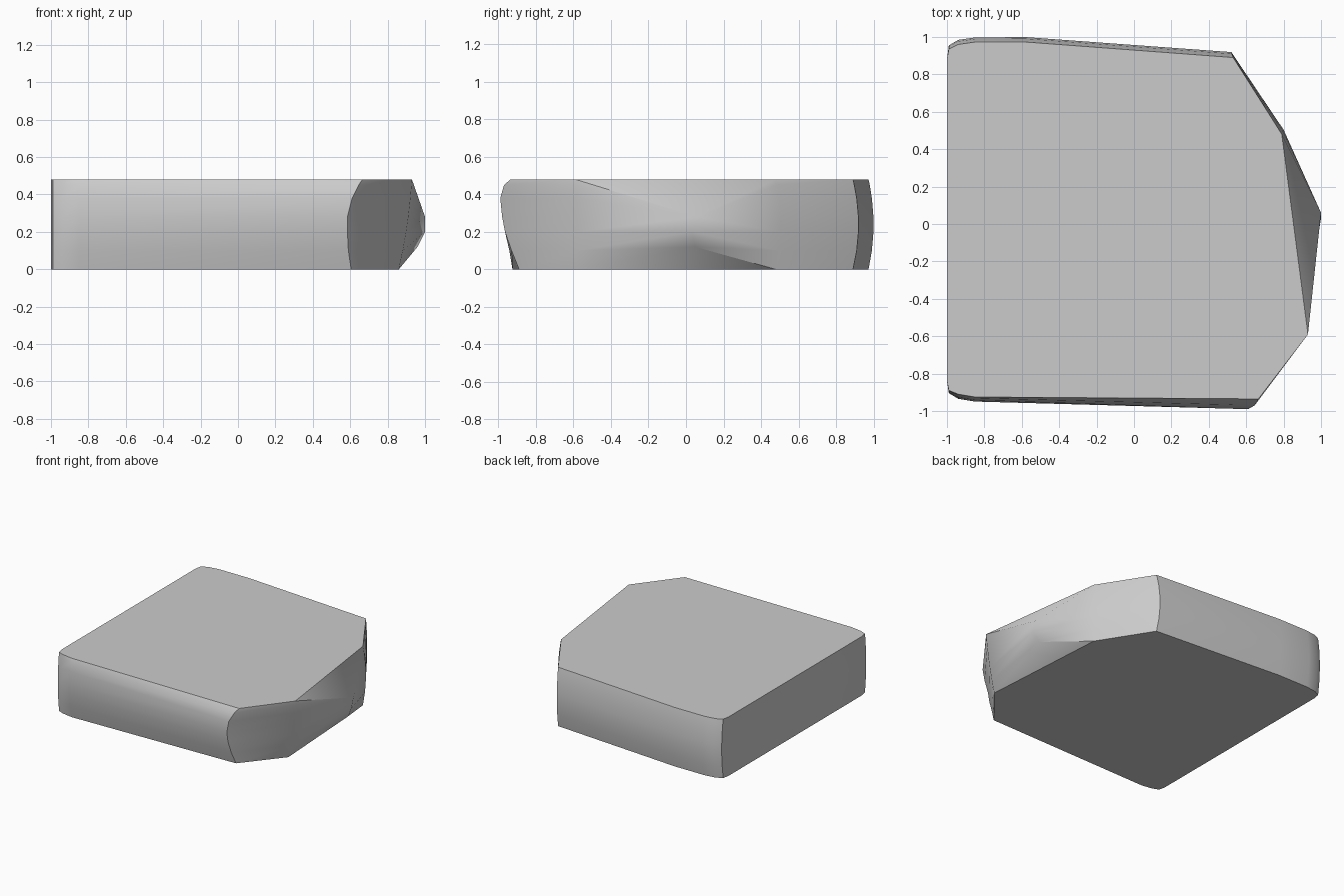
import bpy
import bmesh
from mathutils import Vector

LEVELS = [0, 0.1, 0.2, 0.28, 0.38, 0.45, 0.48]
HEIGHT = LEVELS[-1]

if "Cube" in bpy.data.objects:
    bpy.data.objects.remove(bpy.data.objects["Cube"], do_unlink=True)


def grey_material(name, value):
    material = bpy.data.materials.new(name)
    material.use_nodes = True
    colour = (value, value, value, 1)
    material.diffuse_color = colour
    material.node_tree.nodes["Principled BSDF"].inputs["Base Color"].default_value = colour
    return material


def column(bottom, top, bow):
    """One upright edge of the slab, bowed outwards at mid height."""
    points = []
    for z in LEVELS:
        t = z / HEIGHT
        point = Vector(bottom).lerp(Vector(top), t) + Vector(bow) * 4 * t * (1 - t)
        points.append(point.to_3d() + Vector((0, 0, z)))
    return points


def straight(x, y, bow_x=0, bow_y=0):
    return column((x, y), (x, y), (bow_x, bow_y))


# Front corner has its own rounded section
corner_path = [(0.605, -0.89), (0.59, -0.93), (0.585, -0.965), (0.585, -0.98),
               (0.61, -0.99), (0.645, -0.97), (0.665, -0.935)]
front_corner = [Vector((x, y, z)) for (x, y), z in zip(corner_path, LEVELS)]

# Upright edges, from the back of the pointed end round to its front
columns = [
    straight(0.79, 0.48, 0.01, 0.025),
    straight(0.53, 0.89, -0.01, 0.03),
    straight(-0.58, 0.973, 0, 0.027),
    straight(-0.85, 0.973, 0, 0.025),
    straight(-0.94, 0.96, 0, 0.025),
    straight(-0.99, 0.935, 0, 0.02),
    straight(-1, 0.88),
    straight(-1, -0.84),
    straight(-0.99, -0.89, 0, -0.015),
    straight(-0.94, -0.91, 0, -0.025),
    straight(-0.85, -0.925, 0, -0.025),
    front_corner,
    column((0.86, -0.58), (0.93, -0.59), (0.01, 0)),
]

bm = bmesh.new()
rows = [[bm.verts.new(point) for point in points] for points in columns]

# Side walls
for near, far in zip(rows, rows[1:]):
    for i in range(len(LEVELS) - 1):
        bm.faces.new((near[i], far[i], far[i + 1], near[i + 1]))

# Flat top and bottom
bm.faces.new([row[-1] for row in rows])
bm.faces.new([row[0] for row in rows])

# Pointed end: a short nose ridge with facets fanned out to its neighbours
nose = [bm.verts.new(p) for p in ((0.96, 0.05, 0.12), (1, 0.03, 0.2), (1, 0.06, 0.28))]
for row in (rows[0], rows[-1]):
    nearest = [0, 0, 1, 2, 2, 2, 2]
    for i in range(len(LEVELS) - 1):
        a, b = nearest[i], nearest[i + 1]
        bm.faces.new((row[i], row[i + 1], nose[b]))
        if a != b:
            bm.faces.new((row[i], nose[b], nose[a]))
bm.faces.new((rows[0][0], rows[-1][0], nose[0]))
bm.faces.new((rows[0][-1], rows[-1][-1], nose[-1]))

bmesh.ops.recalc_face_normals(bm, faces=bm.faces)
mesh = bpy.data.meshes.new("slab")
bm.to_mesh(mesh)
bm.free()

# Finished slab
slab = bpy.data.objects.new("slab", mesh)
bpy.context.collection.objects.link(slab)
mesh.materials.append(grey_material("plain grey", 0.6))
bpy.context.view_layer.objects.active = slab
slab.select_set(True)
bpy.ops.object.shade_smooth_by_angle(angle=0.7)
